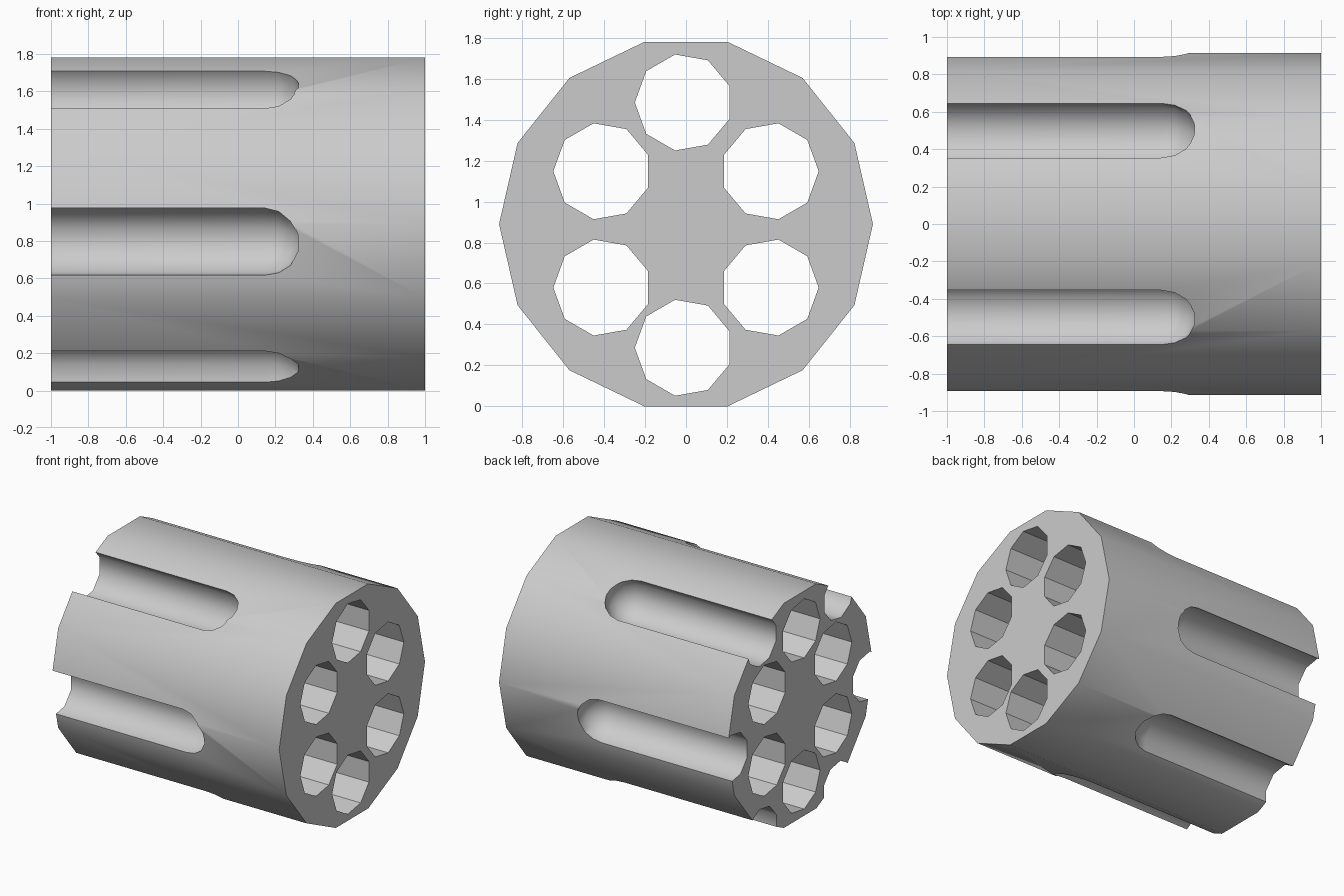
import bpy, bmesh
from math import pi, sin, cos, radians

if "Cube" in bpy.data.objects:
    bpy.data.objects.remove(bpy.data.objects["Cube"])

MID_Z = 0.89


def add_lathe(bm, y, z, rings, sides, start=0.0, smooth=True):
    """Closed solid along x; rings is a list of (x, radius)."""
    loops = []
    for x, r in rings:
        loops.append([bm.verts.new((x, y + r * cos(start + 2 * pi * k / sides),
                                    z + r * sin(start + 2 * pi * k / sides)))
                      for k in range(sides)])
    for a, b in zip(loops, loops[1:]):
        for k in range(sides):
            j = (k + 1) % sides
            bm.faces.new((a[k], a[j], b[j], b[k])).smooth = smooth
    bm.faces.new(loops[0][::-1])
    bm.faces.new(loops[-1])


def finish(name, bm):
    bmesh.ops.remove_doubles(bm, verts=bm.verts, dist=1e-5)
    bmesh.ops.recalc_face_normals(bm, faces=bm.faces)
    me = bpy.data.meshes.new(name)
    bm.to_mesh(me)
    bm.free()
    ob = bpy.data.objects.new(name, me)
    bpy.context.collection.objects.link(ob)
    return ob


# Main drum: 14-sided cylinder lying along x
bm = bmesh.new()
add_lathe(bm, 0, MID_Z, [(-1, 0.913), (1, 0.913)], 14)
drum = finish("fluted_drum", bm)

# Six nine-sided through holes; right-hand ones are mirrored
bm = bmesh.new()
for y, z, start in [(-0.012, 1.484, pi), (-0.012, 0.286, pi),
                    (-0.41, 1.148, pi), (-0.41, 0.58, pi),
                    (0.41, 1.148, 0), (0.41, 0.58, 0)]:
    add_lathe(bm, y, z, [(-1.2, 0.238), (1.2, 0.238)], 9, start, smooth=False)
holes = finish("hole_cutter", bm)

# Six round-ended flutes, three on each side
R, X0 = 0.19, 0.145
rings = [(-1.2, R)]
rings += [(X0 + R * sin(radians(a)), R * cos(radians(a))) for a in (0, 22.5, 45, 67.5)]
rings += [(X0 + R, 0)]
bm = bmesh.new()
for side in (-1, 1):
    for y, z in [(0.482, 1.582), (0.84, 0.80), (0.475, 0.075)]:
        add_lathe(bm, side * y, z, rings, 9, pi if side < 0 else 0)
flutes = finish("flute_cutter", bm)

# Cut the holes and flutes out of the drum
bpy.context.view_layer.objects.active = drum
drum.select_set(True)
for cutter in (holes, flutes):
    cutter.hide_render = True
    mod = drum.modifiers.new(cutter.name, 'BOOLEAN')
    mod.operation = 'DIFFERENCE'
    mod.solver = 'EXACT'
    mod.object = cutter
    bpy.ops.object.modifier_apply(modifier=mod.name)
    bpy.data.objects.remove(cutter)

# Keep rims crisp while the drum and flutes stay smooth
bm = bmesh.new()
bm.from_mesh(drum.data)
for e in bm.edges:
    e.smooth = len(e.link_faces) == 2 and e.calc_face_angle(0) < radians(45)
bm.to_mesh(drum.data)
bm.free()
